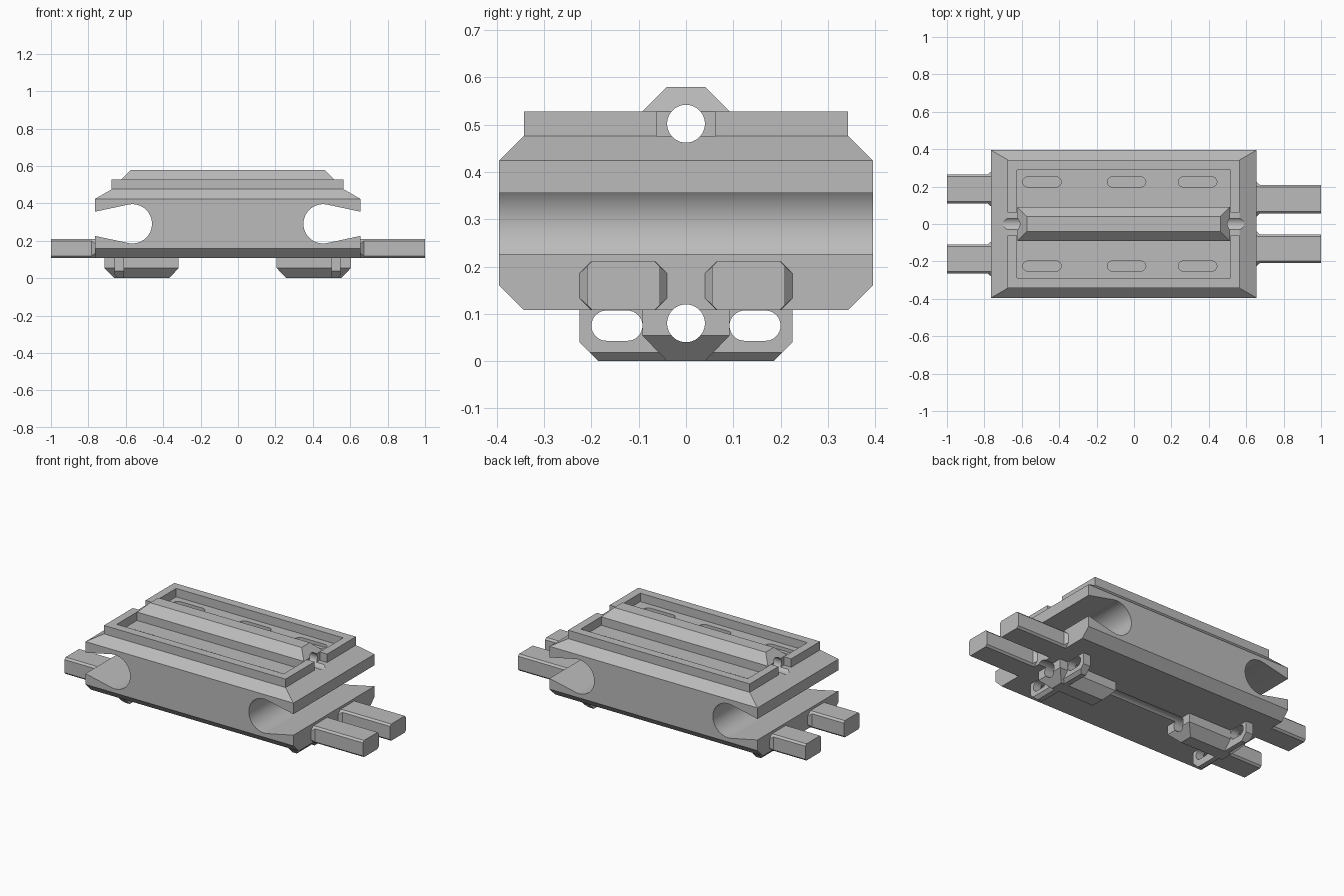
import bpy, bmesh
from math import sin, cos, pi, radians

cube = bpy.data.objects.get("Cube")
if cube:
    bpy.data.objects.remove(cube, do_unlink=True)

grey = bpy.data.materials.new("plain_grey")
grey.use_nodes = True
COLOUR = (0.5, 0.5, 0.5, 1)
grey.diffuse_color = COLOUR
grey.node_tree.nodes["Principled BSDF"].inputs["Base Color"].default_value = COLOUR

CX = -0.055          # middle of the body along x
FLOOR = 0.476        # pocket floor
BASE = 0.108         # underside of the body


def loft(name, rings):
    """Closed solid through rings that share a point count."""
    bm = bmesh.new()
    loops = [[bm.verts.new(p) for p in ring] for ring in rings]
    for a, b in zip(loops, loops[1:]):
        for i in range(len(a)):
            j = (i + 1) % len(a)
            bm.faces.new((a[i], a[j], b[j], b[i]))
    bm.faces.new(loops[0])
    bm.faces.new(loops[-1])
    bmesh.ops.recalc_face_normals(bm, faces=bm.faces)
    mesh = bpy.data.meshes.new(name)
    bm.to_mesh(mesh)
    bm.free()
    ob = bpy.data.objects.new(name, mesh)
    bpy.context.collection.objects.link(ob)
    mesh.materials.append(grey)
    return ob


def rect(cx, hx, hy, z, cy=0):
    return [(cx + sx * hx, cy + sy * hy, z)
            for sx, sy in ((-1, -1), (1, -1), (1, 1), (-1, 1))]


def box(name, cx, hx, hy, z0, z1, cy=0):
    return loft(name, [rect(cx, hx, hy, z0, cy), rect(cx, hx, hy, z1, cy)])


def prism(name, outline, axis, lo, hi):
    """Extrude a 2D outline along x, y or z."""
    place = {"x": lambda a, b, t: (t, a, b),
             "y": lambda a, b, t: (a, t, b),
             "z": lambda a, b, t: (a, b, t)}[axis]
    return loft(name, [[place(a, b, t) for a, b in outline] for t in (lo, hi)])


def oblong(cu, cv, half, r, n=16):
    """Outline of a slot with round ends; half equal to r gives a circle."""
    pts = []
    for side in (1, -1):
        for i in range(n + 1):
            a = -pi / 2 + pi * i / n
            pts.append((cu + side * (half - r + r * cos(a)), cv + side * r * sin(a)))
    return pts


def circle(cu, cv, r, n=40):
    return [(cu + r * cos(2 * pi * i / n), cv + r * sin(2 * pi * i / n)) for i in range(n)]


def cut(ob, cutters):
    for c in cutters:
        c.hide_render = True
        m = ob.modifiers.new("cut", "BOOLEAN")
        m.operation, m.solver, m.object = "DIFFERENCE", "EXACT", c
        bpy.context.view_layer.objects.active = ob
        bpy.ops.object.modifier_apply(modifier=m.name)


# Shared round channels along the length, above and below
top_channel = prism("top_channel_cutter", circle(0, 0.502, 0.04), "x", -1.2, 1.2)
low_channel = prism("low_channel_cutter", circle(0, 0.08, 0.04), "x", -1.2, 1.2)
cutters = [top_channel, low_channel]
parts = []

# Body with chamfered sides, hipped shoulder and top rim
body = loft("body", [rect(CX, hx, hy, z) for hx, hy, z in (
    (0.71, 0.343, BASE), (0.71, 0.395, 0.16), (0.71, 0.395, 0.424),
    (0.62, 0.343, FLOOR), (0.62, 0.343, 0.528))])
body_cuts = [box("pocket_cutter", CX, 0.57, 0.29, FLOOR, 0.6),
             box("rim_notch_cutter", CX, 0.65, 0.062, FLOOR, 0.6)]

# Round side notches that narrow towards the body ends
for s in (-1, 1):
    arc = [radians(78 + 204 * i / 36) for i in range(37)]
    outline = [(0.105 * cos(a), 0.105 * sin(a)) for a in arc]
    outline += [(0.25, -0.054), (0.25, 0.054)]
    outline = [(CX + s * (0.51 + u), 0.291 + v) for u, v in outline]
    body_cuts.append(prism("end_notch_cutter", outline, "y", -0.5, 0.5))

# Shallow slots in the pocket floor
for x in (-0.492, -0.04, 0.34):
    for y in (-0.225, 0.225):
        body_cuts.append(prism("slot_cutter", oblong(x, y, 0.103, 0.027), "z",
                               FLOOR - 0.02, 0.6))
cut(body, body_cuts + cutters)
cutters += body_cuts
parts.append(body)

# Top ridge inside the pocket
ridge = loft("top_ridge", [rect(CX, hx, hy, z) for hx, hy, z in (
    (0.569, 0.092, FLOOR - 0.003), (0.569, 0.092, 0.528), (0.517, 0.04, 0.58))])
cut(ridge, [top_channel])
parts.append(ridge)

for s, side in ((-1, "right"), (1, "left")):
    # Lower rails with tapered undersides
    rail = loft("lower_rail_" + side, [rect(CX + s * 0.46, hx, hy, z) for hx, hy, z in (
        (0.146, 0.04, 0), (0.198, 0.092, 0.054), (0.198, 0.092, BASE + 0.003))])
    cut(rail, [low_channel])

    # Cross plates with an oblong eye on each side
    plate_outline = [(-0.225, BASE + 0.003), (-0.225, 0.04), (-0.185, 0),
                     (0.185, 0), (0.225, 0.04), (0.225, BASE + 0.003)]
    inner, outer = CX + s * 0.555, CX + s * 0.604
    plate = prism("cross_plate_" + side, plate_outline, "x", inner, outer)
    bm = bmesh.new()
    bm.from_mesh(plate.data)
    res = bmesh.ops.bisect_plane(bm, geom=bm.verts[:] + bm.edges[:] + bm.faces[:],
                                 plane_co=(outer, 0, 0.018), plane_no=(s, 0, -1),
                                 clear_outer=True)
    bmesh.ops.holes_fill(bm, edges=[e for e in bm.edges if e.is_boundary])
    bmesh.ops.recalc_face_normals(bm, faces=bm.faces)
    bm.to_mesh(plate.data)
    bm.free()
    eyes = [prism("eye_cutter", oblong(y, 0.075, 0.054, 0.032), "x", -1.2, 1.2)
            for y in (-0.146, 0.146)]
    cut(plate, eyes + [low_channel])
    cutters += eyes
    parts += [rail, plate]

    # Pairs of end bars with flared roots
    end = CX + s * 0.71
    spacing = 0.1325 if s > 0 else 0.187
    for t in (-1, 1):
        rings = []
        for x, w, c in ((end - s * 0.02, 0.0925, 0.025), (end, 0.0925, 0.025),
                        (end + s * 0.018, 0.077, 0.011), (s, 0.077, 0.011)):
            h, cy, cz = 0.0515, t * spacing, BASE + 0.0515
            corner = [(w, h - c), (w - c, h)]
            half = corner + [(-u, v) for u, v in reversed(corner)]
            octagon = half + [(-u, -v) for u, v in half]
            rings.append([(x, cy + u, cz + v) for u, v in octagon])
        parts.append(loft("end_bar_%s_%s" % (side, "back" if t > 0 else "front"), rings))

for c in cutters:
    bpy.data.objects.remove(c, do_unlink=True)

# Smooth round surfaces, keep edges sharp
bpy.ops.object.select_all(action="DESELECT")
for ob in parts:
    ob.select_set(True)
bpy.context.view_layer.objects.active = body
bpy.ops.object.shade_smooth_by_angle(angle=radians(25))
